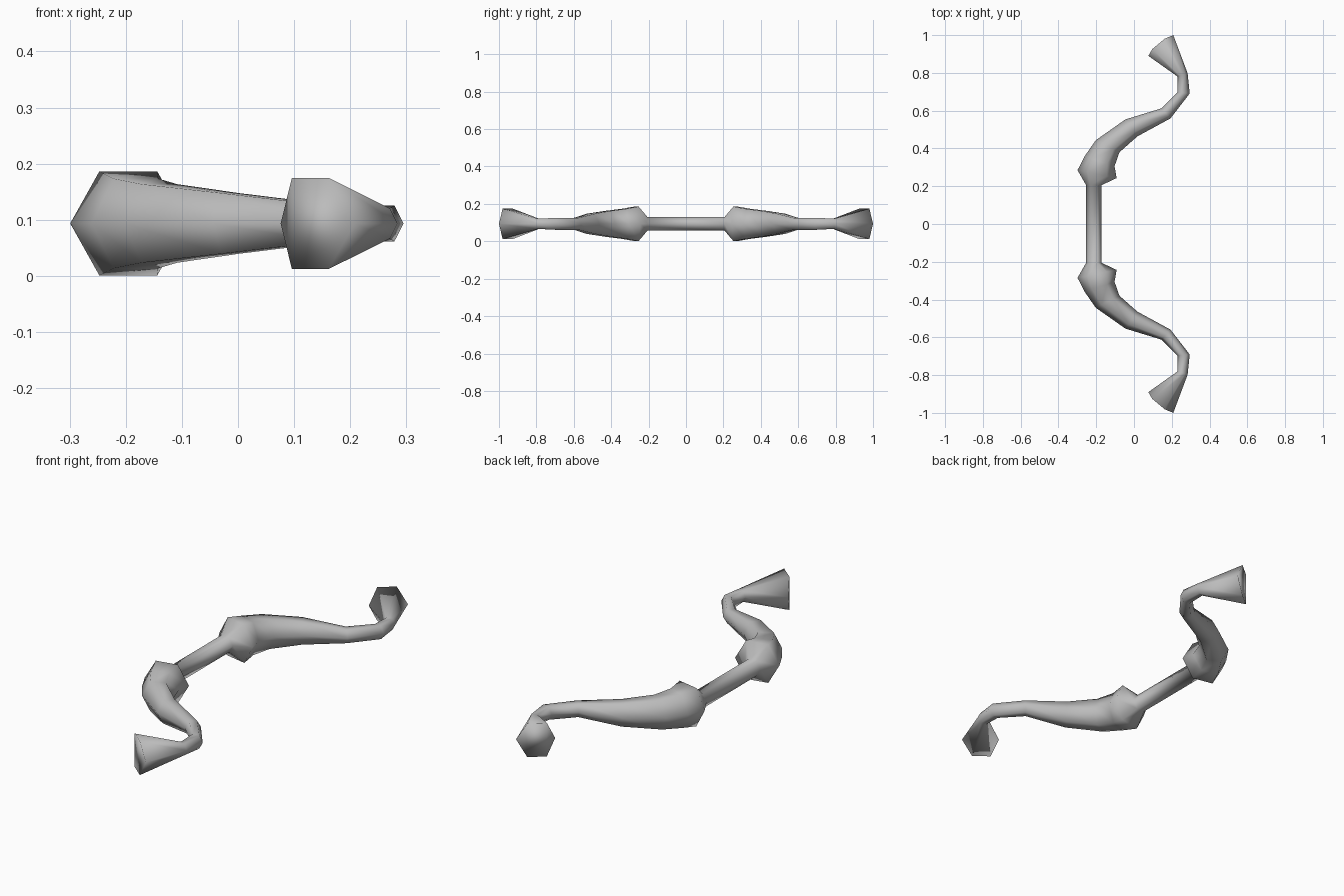
import bpy, bmesh
from mathutils import Vector

if "Cube" in bpy.data.objects:
    bpy.data.objects.remove(bpy.data.objects["Cube"])

ZC = 0.0935  # height of the bow's centre plane

grey = bpy.data.materials.new("plain grey")
grey.diffuse_color = (0.5, 0.5, 0.5, 1)
grey.use_nodes = True
grey.node_tree.nodes["Principled BSDF"].inputs["Base Color"].default_value = grey.diffuse_color

# Six-sided rings of one limb: rear point (x, y), front point (x, y), half height
LIMB = [
    (-0.254, 0.206, -0.171, 0.206, 0.036),   # grip end
    (-0.299, 0.285, -0.092, 0.243, 0.0925),  # knob
    (-0.261, 0.359, -0.103, 0.306, 0.080),
    (-0.203, 0.443, -0.077, 0.380, 0.070),
    (-0.045, 0.554, 0.018, 0.464, 0.054),
    (0.145, 0.612, 0.193, 0.559, 0.032),
    (0.230, 0.697, 0.295, 0.691, 0.032),
    (0.230, 0.781, 0.284, 0.797, 0.027),
    (0.076, 0.890, 0.208, 1.000, 0.081),     # flared tip
]


def ring_points(ring, side, bulge):
    a, b = Vector((ring[0], ring[1], 0)), Vector((ring[2], ring[3], 0))
    mid = a.lerp(b, 0.25) + bulge, a.lerp(b, 0.75) + bulge
    up = Vector((0, 0, ring[4]))
    pts = [a, mid[0] + up, mid[1] + up, b, mid[1] - up, mid[0] - up]
    return [(p.x, p.y * side, p.z + ZC) for p in pts]


# Whole bow: one loft from tip to tip, with the grip in the middle
bm = bmesh.new()
rings = []
for side in (-1, 1):
    order = LIMB[::-1] if side < 0 else LIMB
    for ring in order:
        bulge = Vector((-0.013, 0.008, 0)) if ring is LIMB[-1] else Vector()
        rings.append([bm.verts.new(p) for p in ring_points(ring, side, bulge)])
for r, s in zip(rings, rings[1:]):
    for i in range(6):
        j = (i + 1) % 6
        bm.faces.new((r[i], r[j], s[j], s[i]))

# Tip caps
bm.faces.new(rings[0])
bm.faces.new(rings[-1])
bmesh.ops.recalc_face_normals(bm, faces=bm.faces)
for f in bm.faces:
    f.smooth = True

mesh = bpy.data.meshes.new("bow")
bm.to_mesh(mesh)
bm.free()
mesh.materials.append(grey)
bow = bpy.data.objects.new("bow", mesh)
bpy.context.collection.objects.link(bow)
